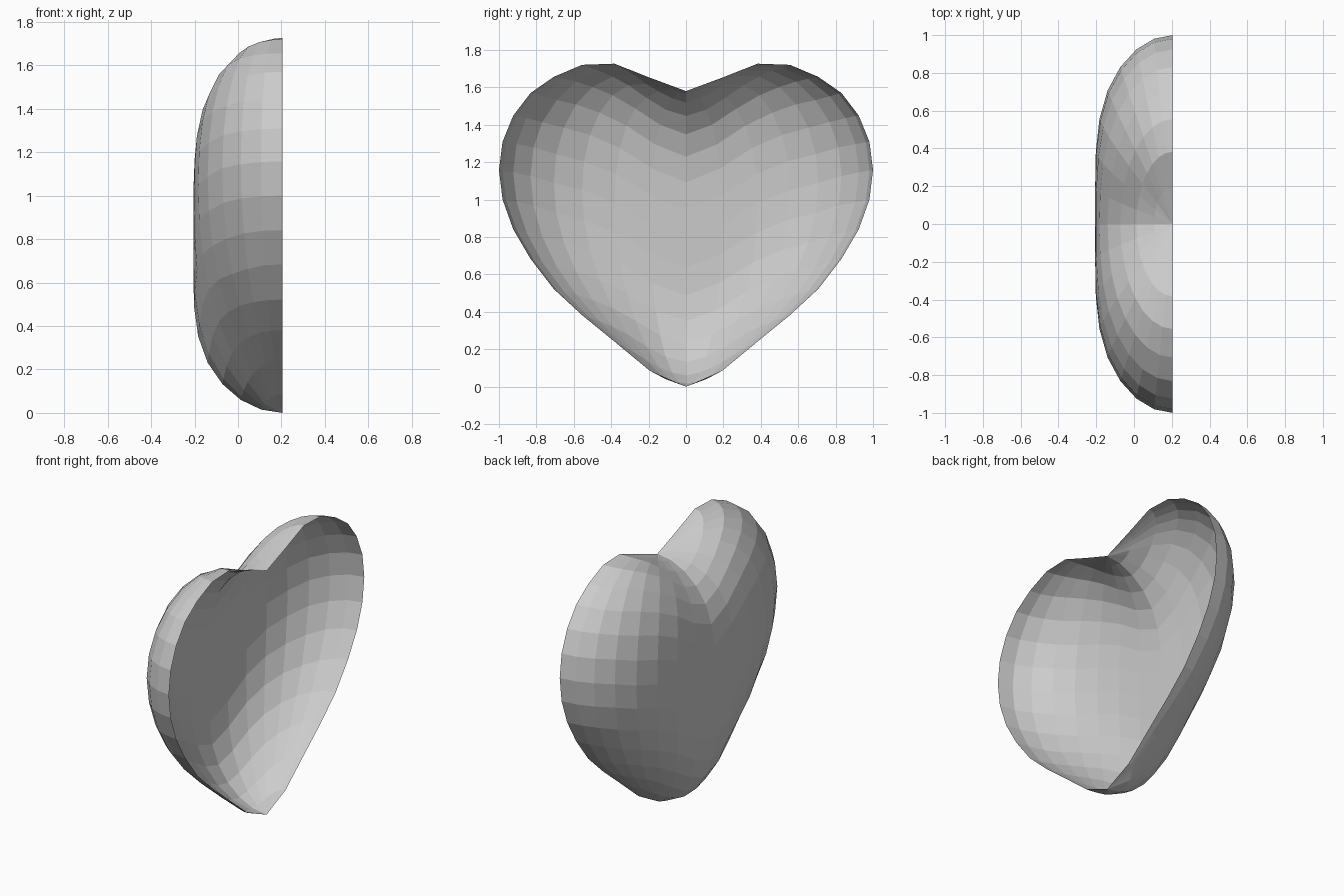
import bpy, bmesh, math

if "Cube" in bpy.data.objects:
    bpy.data.objects.remove(bpy.data.objects["Cube"])

# Upward shift of the ball at distance |y| from the middle: turns it into a heart
SHIFT = [(0, .79), (.1, .815), (.2, .872), (.3, .94), (.4, .993), (.5, 1.033),
         (.6, 1.066), (.73, 1.094), (.8, 1.12), (.9, 1.141), (1.01, 1.16)]


def shift(a):
    for (a0, s0), (a1, s1) in zip(SHIFT, SHIFT[1:]):
        if a <= a1:
            return s0 + (s1 - s0) * (a - a0) / (a1 - a0)
    return SHIFT[-1][1]


# Half ball, open on the +x side
bm = bmesh.new()
bmesh.ops.create_uvsphere(bm, u_segments=32, v_segments=16, radius=1)
bmesh.ops.delete(bm, geom=[v for v in bm.verts if v.co.x > 0.01], context='VERTS')

# Flatten the depth and bend it into the heart shape
for v in bm.verts:
    s, y, w = max(0, -v.co.x), v.co.y, v.co.z
    a = min(1, abs(y))
    depth = 1.23 * s - 0.23 * s ** 6
    v.co = (0.205 - 0.41 * depth, y,
            0.79 * w + shift(a) + 0.015 * w * math.sin(math.pi * a))

mesh = bpy.data.meshes.new("heart_shell")
bm.to_mesh(mesh)
bm.free()
obj = bpy.data.objects.new("heart_shell", mesh)
bpy.context.collection.objects.link(obj)
